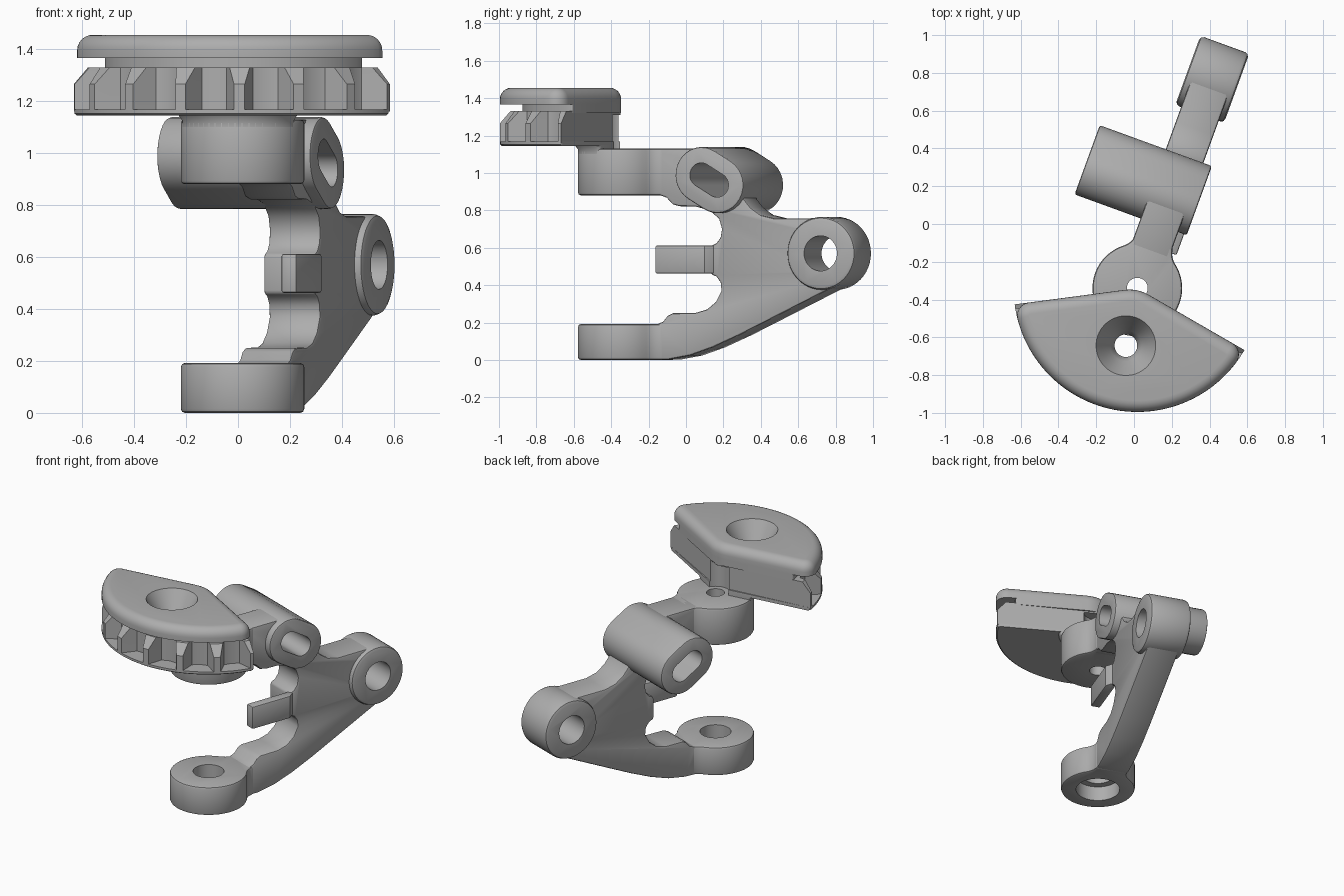
import bpy, bmesh
from math import sin, cos, radians, degrees, asin, atan2, sqrt
from mathutils import Matrix

if "Cube" in bpy.data.objects:
    bpy.data.objects.remove(bpy.data.objects["Cube"])

grey = bpy.data.materials.new("mid_grey")
GREY = (0.42, 0.42, 0.42, 1)
grey.use_nodes = True
grey.diffuse_color = GREY
grey.node_tree.nodes["Principled BSDF"].inputs["Base Color"].default_value = GREY

# Local frame: x across the lever, y along it, origin on the knob axis
FRAME = Matrix.Translation((0.0175, -0.34, 0)) @ Matrix.Rotation(radians(-20), 4, 'Z')
parts = []


def arc(cx, cy, r, a, b, n):
    """Points on an arc from a to b degrees."""
    steps = [radians(a + (b - a) * i / n) for i in range(n + 1)]
    return [(cx + r * cos(t), cy + r * sin(t)) for t in steps]


def circle(r, cx=0, cy=0, n=48):
    return arc(cx, cy, r, 0, 360, n)[:-1]


def skin(name, layers, sideways=False):
    """Skin equal outlines at successive heights; sideways runs along local x."""
    bm = bmesh.new()
    rings = []
    for outline, h in layers:
        rings.append([bm.verts.new((h, a, b) if sideways else (a, b, h)) for a, b in outline])
    for low, high in zip(rings, rings[1:]):
        for i in range(len(low)):
            bm.faces.new((low[i - 1], low[i], high[i], high[i - 1]))
    bm.faces.new(rings[0])
    bm.faces.new(rings[-1])
    bmesh.ops.recalc_face_normals(bm, faces=bm.faces)
    mesh = bpy.data.meshes.new(name)
    bm.to_mesh(mesh)
    bm.free()
    mesh.materials.append(grey)
    ob = bpy.data.objects.new(name, mesh)
    bpy.context.collection.objects.link(ob)
    ob.matrix_world = FRAME
    return ob


def loft(name, layers, sideways=False, bevel=0, cutters=()):
    """A visible part, with optional softened edges and holes."""
    ob = skin(name, layers, sideways)
    if bevel:
        mod = ob.modifiers.new("Bevel", 'BEVEL')
        mod.width, mod.segments = bevel, 2
        mod.angle_limit = radians(50)
    for cutter in cutters:
        mod = ob.modifiers.new("Hole", 'BOOLEAN')
        mod.object, mod.operation, mod.solver = cutter, 'DIFFERENCE', 'EXACT'
    parts.append(ob)


def prism(name, outline, lo, hi, **options):
    loft(name, [(outline, lo), (outline, hi)], **options)


def drill(name, outline, lo, hi, sideways=False):
    """A hidden hole cutter."""
    ob = skin(name, [(outline, lo), (outline, hi)], sideways)
    ob.hide_render = True
    return ob


def slot(r, cy, cz, dy, dz):
    """Rounded slot outline tilted along (dy, dz)."""
    t = degrees(atan2(dz, dy))
    return (arc(cy + dy, cz + dz, r, t - 90, t + 90, 16)
            + arc(cy - dy, cz - dz, r, t + 90, t + 270, 16))


# Positions shared by several parts
BOSS_Y, BOSS_Z = 1.175, 0.57
BARREL = (0.548, 0.962, 0.045, -0.027)
A0, A1 = 207.5, 350.0
MID = (A0 + A1) / 2
SCREW = (0.31 * cos(radians(MID)), 0.31 * sin(radians(MID)))

# Hole cutters
boss_hole = drill("cut_boss", circle(0.094, BOSS_Y, BOSS_Z), -0.4, 0.4, True)
slot_hole = drill("cut_slot", slot(0.065, *BARREL), -0.7, 0.4, True)
low_bore = drill("cut_low_bore", circle(0.095), -0.1, 0.4)
low_recess = drill("cut_low_recess", circle(0.14), -0.1, 0.1)
high_bore = drill("cut_high_bore", circle(0.055), 0.7, 1.25)
knob_bore = drill("cut_knob_bore", circle(0.09), 1.05, 1.31)
screw_hole = skin("cut_screw", [(circle(r, *SCREW), z) for r, z in
                                ((0.06, 1.0), (0.06, 1.29), (0.158, 1.455), (0.158, 1.6))])
screw_hole.hide_render = True
cutters = [boss_hole, slot_hole, low_bore, low_recess, high_bore, knob_bore, screw_hole]

# Lever plate: side profile with a C-shaped opening
profile = [
    (0.2, 0), (0.2, 0.19), (0.233, 0.192), (0.265, 0.205), (0.29, 0.235), (0.32, 0.25),
    (0.45, 0.252), (0.515, 0.27), (0.565, 0.31), (0.597, 0.37), (0.592, 0.415), (0.57, 0.445),
    (0.536, 0.46), (0.536, 0.61), (0.57, 0.625), (0.592, 0.655), (0.6, 0.7), (0.583, 0.755),
    (0.53, 0.8), (0.451, 0.82), (0.36, 0.822), (0.32, 0.832), (0.285, 0.868), (0.25, 0.88),
    (0.2, 0.88), (0.2, 1.13), (0.53, 1.13), (0.69, 0.95), (0.728, 0.86), (0.765, 0.815),
    (0.823, 0.775), (0.9, 0.757)]
profile += arc(BOSS_Y, BOSS_Z, 0.188, 90, -64, 20)
profile += [(0.84, 0.2), (0.7, 0.133), (0.55, 0.068), (0.42, 0.024), (0.3, 0.003)]
prism("lever_plate", profile, -0.11, 0.102, sideways=True, bevel=0.012,
      cutters=[boss_hole, slot_hole])

# Pivot boss and slotted cross barrel
prism("pivot_boss", circle(0.195, BOSS_Y, BOSS_Z), -0.143, 0.132, sideways=True,
      bevel=0.022, cutters=[boss_hole])
prism("slotted_barrel", slot(0.15, *BARREL), -0.482, 0.15, sideways=True,
      bevel=0.012, cutters=[slot_hole])

# Side tab inside the opening
tab = [(0.235, 0.462), (0.56, 0.462), (0.56, 0.612), (0.235, 0.612)]
ramp = [(0.235, 0.462), (0.515, 0.462), (0.515, 0.612), (0.235, 0.612)]
loft("side_tab", [(tab, 0.072), (tab, 0.1), (ramp, 0.135)], sideways=True, bevel=0.008)

# Two mounting rings with filleted necks running into the plate
R, W, F = 0.2375, 0.105, 0.1
fy = sqrt((R + F) ** 2 - (W + F) ** 2)
ft = degrees(atan2(fy, W + F))
ring = arc(0, 0, R, 180 - ft, 360 + ft, 44)
ring += arc(W + F, fy, F, 180 + ft, 180, 6)[1:]
ring += arc(-W - F, fy, F, 0, -ft, 6)[:-1]
prism("lower_ring", ring, 0, 0.192, bevel=0.016, cutters=[low_bore, low_recess])
prism("upper_ring", ring, 0.88, 1.13, bevel=0.016, cutters=[high_bore])


def sector(r, d=0.0, tip=0.07, apex=0.2):
    """Pie-slice outline with rounded corners, inset by d."""
    phi = degrees(asin(tip / (r - tip)))
    q, k = r - tip, apex / sin(radians(A1 - A0) / 2)
    c0, c1, m = radians(A0 + phi), radians(A1 - phi), radians(MID)
    return (arc(q * cos(c0), q * sin(c0), tip - d, A0 - 90, A0 + phi, 6)
            + arc(0, 0, r - d, A0 + phi, A1 - phi, 40)[1:-1]
            + arc(q * cos(c1), q * sin(c1), tip - d, A1 - phi, A1 + 90, 6)
            + arc(k * cos(m), k * sin(m), apex - d, A1 + 90, A0 + 270, 6))


def polar(r, a):
    return (r * cos(radians(a)), r * sin(radians(a)))


def teeth(r, spread, root=0.56, gaps=7):
    """Sector outline with pointed teeth; spread is the half tooth angle at r."""
    step = (A1 - A0) / gaps
    pts = [polar(0.011, MID), polar(r, A0)]
    for i in range(gaps):
        a, b = A0 + i * step, A0 + (i + 1) * step
        pts += [polar(r, a + spread), polar(root, a + 5.2), polar(root - 0.012, (a + b) / 2),
                polar(root, b - 5.2), polar(r, b - spread)]
    return pts + [polar(r, A1)]


# Knob: hub, base flange, toothed band, recessed neck and rounded cap
knob_cuts = [screw_hole, knob_bore]
loft("knob_hub", [(sector(r, 0, 0.02, 0.1), z) for r, z in
                  ((R, 1.1), (R, 1.125), (0.255, 1.15))], cutters=[knob_bore])
loft("knob_flange", [(sector(r, 0, 0.015), z) for r, z in
                     ((0.645, 1.145), (0.655, 1.152), (0.655, 1.167))], cutters=knob_cuts)
loft("knob_teeth", [(teeth(0.655, 1.8), 1.16), (teeth(0.655, 1.8), 1.265),
                    (teeth(0.6, 3.7), 1.33)], cutters=knob_cuts)
prism("knob_neck", sector(0.535, 0, 0.01), 1.32, 1.37, cutters=knob_cuts[:1])
rim = [(0.06 * (1 - cos(radians(t))), 1.395 + 0.06 * sin(radians(t))) for t in range(0, 91, 15)]
loft("knob_cap", [(sector(0.655), 1.365)] + [(sector(0.655, d), z) for d, z in rim],
     cutters=[screw_hole])

# Apply the modifiers, drop the cutters and shade
bpy.context.view_layer.update()
deps = bpy.context.evaluated_depsgraph_get()
baked = [bpy.data.meshes.new_from_object(o.evaluated_get(deps)) for o in parts]
for o, mesh in zip(parts, baked):
    o.modifiers.clear()
    o.data = mesh
for cutter in cutters:
    bpy.data.objects.remove(cutter)
bpy.context.view_layer.update()
bpy.ops.object.select_all(action='DESELECT')
for o in parts:
    o.select_set(True)
bpy.context.view_layer.objects.active = parts[0]
bpy.ops.object.shade_smooth_by_angle(angle=radians(35))
